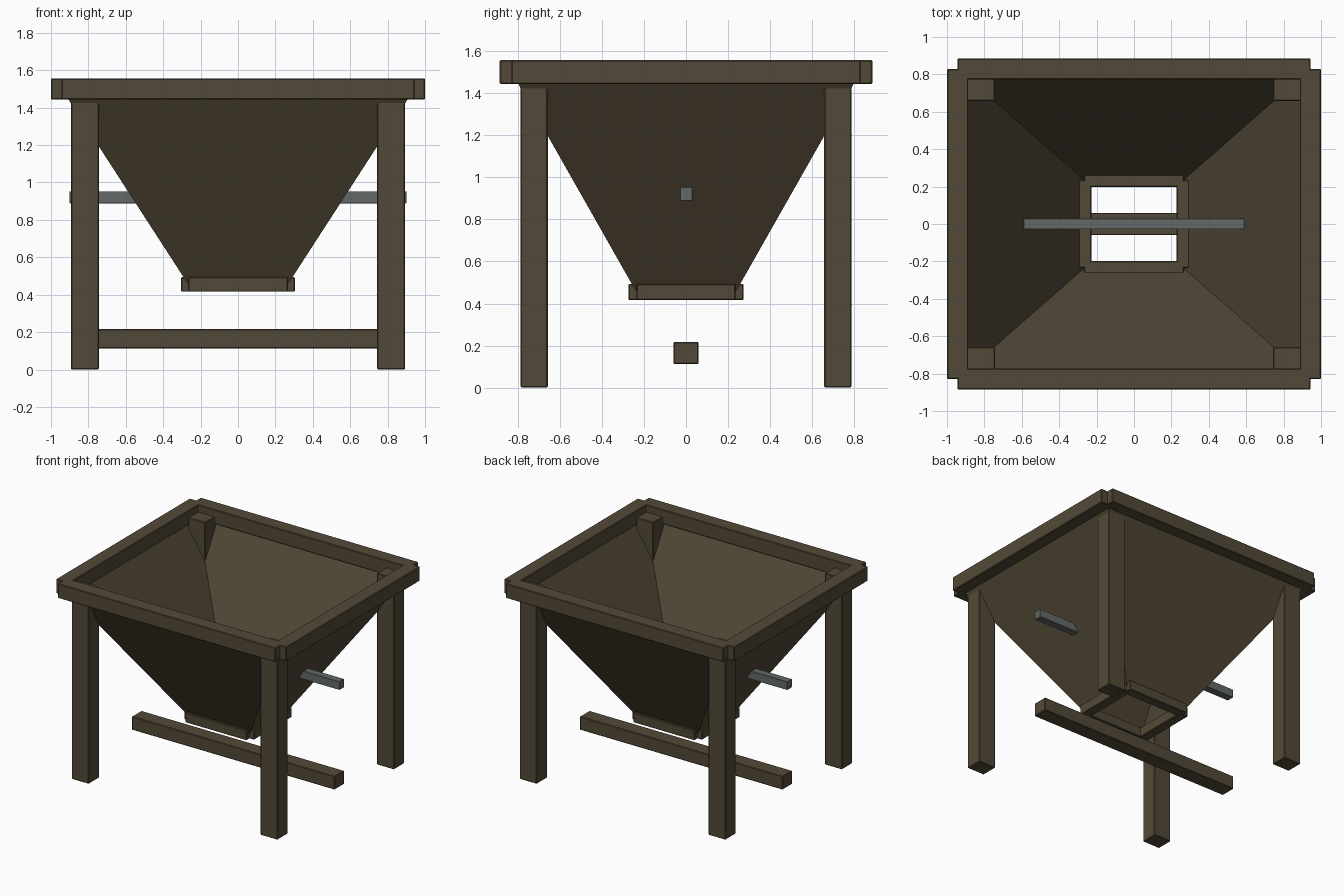
import bpy, bmesh

if "Cube" in bpy.data.objects:
    bpy.data.objects.remove(bpy.data.objects["Cube"])


def material(name, rgb):
    m = bpy.data.materials.new(name)
    m.diffuse_color = (*rgb, 1.0)
    m.use_nodes = True
    m.node_tree.nodes["Principled BSDF"].inputs["Base Color"].default_value = m.diffuse_color
    return m


WOOD = material("dark_wood", (0.086, 0.066, 0.038))
STEEL = material("grey_steel", (0.125, 0.142, 0.138))


def finish(name, bm, mat):
    bmesh.ops.recalc_face_normals(bm, faces=bm.faces)
    me = bpy.data.meshes.new(name)
    bm.to_mesh(me)
    bm.free()
    me.materials.append(mat)
    ob = bpy.data.objects.new(name, me)
    bpy.context.collection.objects.link(ob)
    return ob


def beam(name, lo, hi, mat=WOOD, bevel=0.005):
    """Box between two corners with a tiny worn edge."""
    bm = bmesh.new()
    bmesh.ops.create_cube(bm, size=1)
    for v in bm.verts:
        v.co = [(lo[i] + hi[i]) / 2 + v.co[i] * (hi[i] - lo[i]) for i in range(3)]
    bmesh.ops.bevel(bm, geom=bm.edges[:], offset=bevel, segments=1, affect='EDGES')
    return finish(name, bm, mat)


def frame(name, cx, cy, cz, w, h):
    """Four beams centred on a rectangle, leaving notched outer corners."""
    for s, side in ((-1, "left"), (1, "right")):
        beam(f"{name}_{side}", (s * cx - w / 2, -cy, cz - h / 2),
             (s * cx + w / 2, cy, cz + h / 2))
    for s, side in ((-1, "front"), (1, "back")):
        beam(f"{name}_{side}", (-cx, s * cy - w / 2, cz - h / 2),
             (cx, s * cy + w / 2, cz + h / 2))


# Funnel: tapered open sheet from outlet collar to top rim
TOP = (0.943, 0.829, 1.5)
BOTTOM = (0.266, 0.236, 0.455)
bm = bmesh.new()
rings = [[bm.verts.new((sx * x, sy * y, z))
          for sx, sy in ((-1, -1), (1, -1), (1, 1), (-1, 1))]
         for x, y, z in (BOTTOM, TOP)]
for i in range(4):
    j = (i + 1) % 4
    bm.faces.new((rings[0][i], rings[0][j], rings[1][j], rings[1][i]))
finish("funnel", bm, WOOD)

# Top rim and outlet collar
frame("rim", *TOP, 0.113, 0.113)
frame("outlet_collar", *BOTTOM, 0.076, 0.078)

# Four legs
for sx, xn in ((-1, "left"), (1, "right")):
    for sy, yn in ((-1, "front"), (1, "back")):
        xs = sorted((sx * 0.744, sx * 0.893))
        ys = sorted((sy * 0.657, sy * 0.786))
        beam(f"{yn}_{xn}_leg", (xs[0], ys[0], 0), (xs[1], ys[1], 1.5))

# Lower crossbar and steel rod through the funnel
beam("lower_crossbar", (-0.88, -0.06, 0.112), (0.88, 0.06, 0.217))
beam("steel_bar", (-0.9, -0.028, 0.888), (0.9, 0.03, 0.953), STEEL, 0.002)
